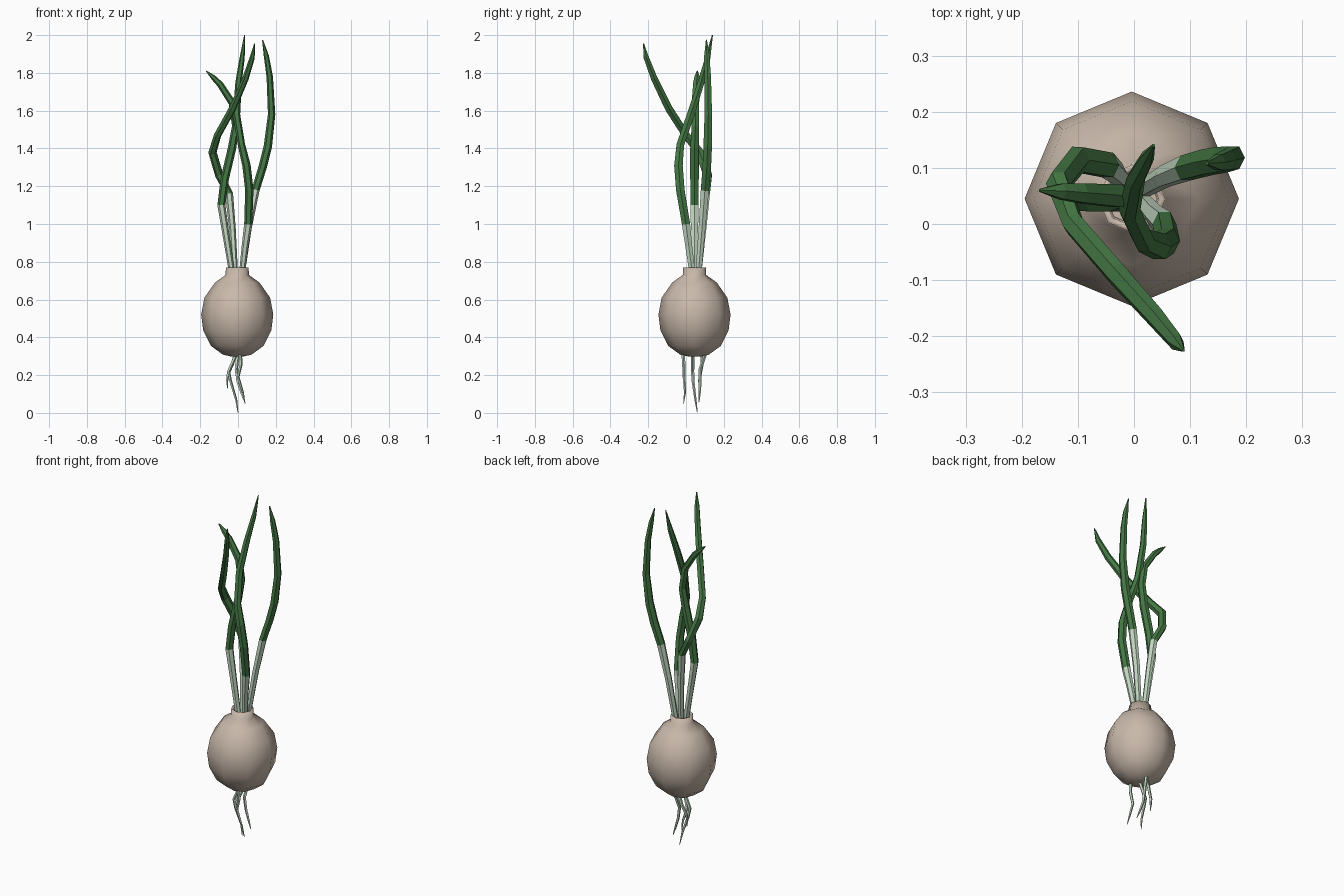
import bpy, bmesh, math
from mathutils import Vector


def material(name, rgb):
    m = bpy.data.materials.new(name)
    m.diffuse_color = (*rgb, 1)
    return m


SKIN = material("onion skin", (0.58, 0.48, 0.40))
PALE = material("pale stalk", (0.56, 0.70, 0.55))
GREEN = material("leaf green", (0.06, 0.19, 0.06))


def finish(bm, name, mats):
    bmesh.ops.recalc_face_normals(bm, faces=bm.faces)
    me = bpy.data.meshes.new(name)
    bm.to_mesh(me)
    bm.free()
    for m in mats:
        me.materials.append(m)
    ob = bpy.data.objects.new(name, me)
    bpy.context.collection.objects.link(ob)
    return ob


def bridge(bm, a, b, mat=0, smooth=False):
    n = len(a)
    for i in range(n):
        f = bm.faces.new((a[i], a[(i + 1) % n], b[(i + 1) % n], b[i]))
        f.material_index = mat
        f.smooth = smooth


def tube(name, path, radii, mats, sides=6, pale_rings=99, flat=1.0):
    """Tapered tube along a path; faces past ring pale_rings take the second colour."""
    bm = bmesh.new()
    pts = [Vector(p) for p in path]
    rings = []
    for k, p in enumerate(pts):
        t = (pts[min(k + 1, len(pts) - 1)] - pts[max(k - 1, 0)]).normalized()
        u = (Vector((1, 0, 0)) - t * t.x).normalized()
        v = t.cross(u)
        r = radii[k]
        rings.append([bm.verts.new(p + u * (r * flat * math.cos(a)) + v * (r * math.sin(a)))
                      for a in (2 * math.pi * i / sides for i in range(sides))])
    for k in range(len(rings) - 1):
        bridge(bm, rings[k], rings[k + 1], 1 if k >= pale_rings else 0)
    bm.faces.new(rings[0])
    bm.faces.new(rings[-1]).material_index = 1 if pale_rings < 99 else 0
    return finish(bm, name, mats)


# Bulb: eight-sided lathe with a hollow neck
profile = [(0.03, 0.298), (0.075, 0.308), (0.14, 0.355), (0.18, 0.435), (0.191, 0.52),
           (0.174, 0.61), (0.118, 0.69), (0.062, 0.73), (0.060, 0.77), (0.048, 0.765), (0.045, 0.735)]
bm = bmesh.new()
rings = [[bm.verts.new((-0.004 + r * math.cos(i * math.pi / 4), 0.045 + r * math.sin(i * math.pi / 4), z))
          for i in range(8)] for r, z in profile]
for a, b in zip(rings, rings[1:]):
    bridge(bm, a, b, smooth=True)
bm.faces.new(rings[0])
bm.faces.new(rings[-1])
finish(bm, "bulb", [SKIN])

# Leaves: path points, and the ring where pale turns to green
leaves = {
    "leaf_front": (2, [(0.02, 0.035, 0.73), (0.037, 0.015, 0.88), (0.054, 0.0, 1.0), (0.06, -0.03, 1.18),
                       (0.045, -0.04, 1.31), (0.018, -0.03, 1.42), (-0.008, 0.025, 1.58),
                       (0.003, 0.08, 1.75), (0.022, 0.115, 1.88), (0.035, 0.14, 2.0)]),
    "leaf_right": (2, [(0.02, 0.065, 0.73), (0.055, 0.085, 0.98), (0.093, 0.1, 1.18), (0.13, 0.11, 1.30),
                       (0.158, 0.115, 1.41), (0.178, 0.118, 1.58), (0.168, 0.115, 1.78),
                       (0.15, 0.11, 1.89), (0.13, 0.108, 1.975)]),
    "leaf_back": (2, [(-0.015, 0.065, 0.73), (-0.03, 0.09, 0.98), (-0.047, 0.105, 1.16), (-0.1, 0.115, 1.26),
                      (-0.135, 0.072, 1.38), (-0.108, 0.0, 1.47), (-0.03, -0.09, 1.61),
                      (0.04, -0.168, 1.77), (0.075, -0.21, 1.88), (0.088, -0.225, 1.955)]),
    "leaf_left": (2, [(-0.03, 0.045, 0.73), (-0.06, 0.045, 0.92), (-0.088, 0.045, 1.1), (-0.07, 0.045, 1.24),
                      (-0.032, 0.045, 1.40), (-0.012, 0.05, 1.52), (-0.03, 0.05, 1.64),
                      (-0.095, 0.055, 1.74), (-0.13, 0.058, 1.775), (-0.168, 0.06, 1.81)]),
}
for name, (pale, path) in leaves.items():
    n = len(path)
    radii = [0.018, 0.021, 0.025, 0.026, 0.026] + [0.023] * (n - 8) + [0.020, 0.016, 0.003]
    tube(name, path, radii, [PALE, GREEN], 6, pale, 0.85)

# Roots
roots = [
    [(-0.01, 0.035, 0.31), (-0.05, 0.035, 0.22), (-0.04, 0.037, 0.17), (-0.01, 0.05, 0.07), (0.0, 0.06, 0.002)],
    [(0.0, 0.105, 0.32), (-0.01, 0.075, 0.23), (0.0, 0.075, 0.16), (0.02, 0.072, 0.10), (0.037, 0.068, 0.055)],
    [(0.01, -0.015, 0.32), (0.016, -0.012, 0.26), (0.0, -0.01, 0.19), (0.025, -0.005, 0.11), (0.037, -0.013, 0.05)],
    [(-0.015, 0.085, 0.31), (-0.03, 0.085, 0.26), (-0.055, 0.075, 0.20), (-0.058, 0.07, 0.17), (-0.055, 0.07, 0.13)],
]
for i, path in enumerate(roots):
    tube(f"root_{i + 1}", path, [0.010, 0.009, 0.008, 0.006, 0.002], [PALE], 5)
